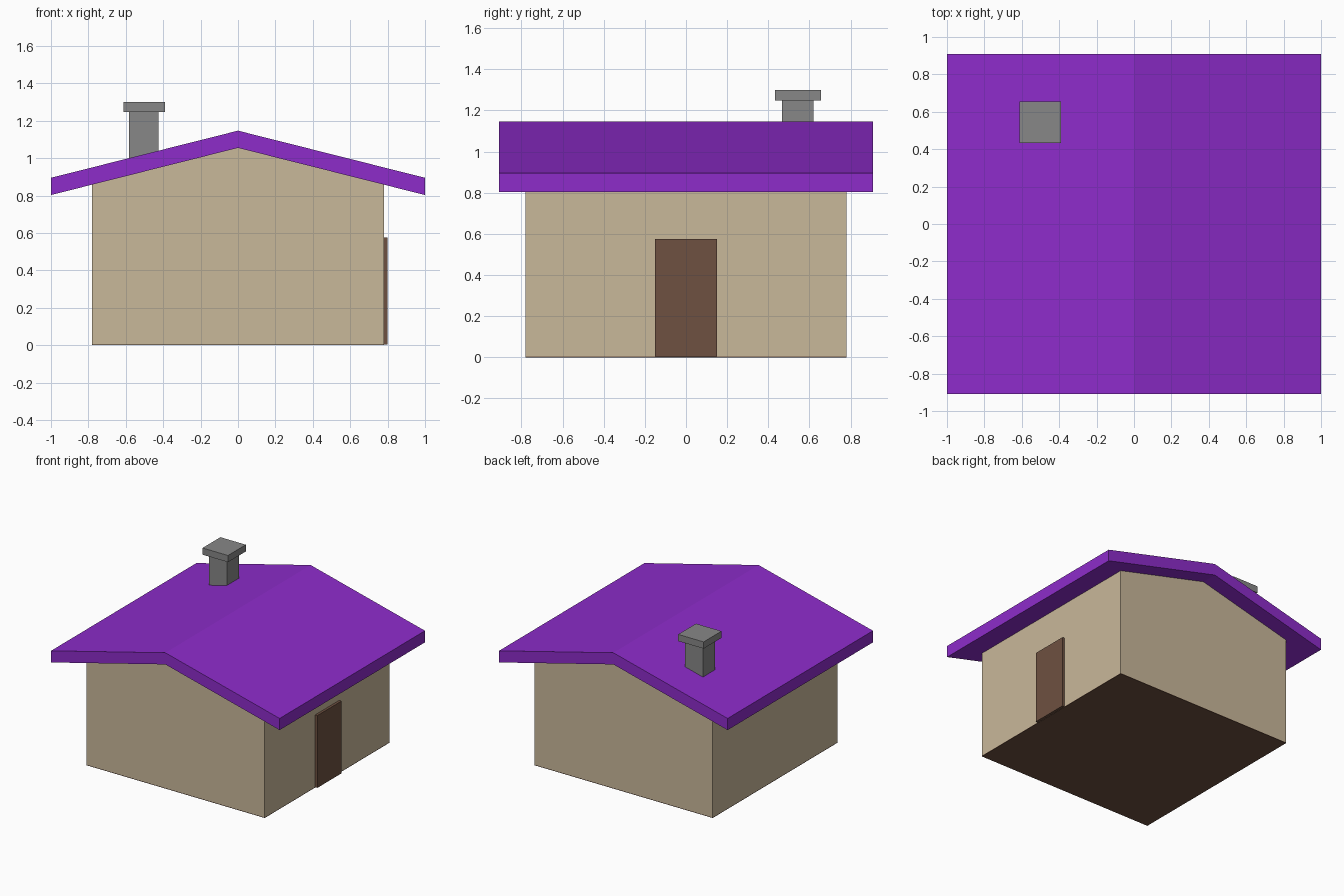
import bpy

if "Cube" in bpy.data.objects:
    bpy.data.objects.remove(bpy.data.objects["Cube"])


def material(name, rgb):
    """Flat colour given as 0-255 display values, stored as linear."""
    def lin(c):
        c /= 255
        return c / 12.92 if c <= 0.04045 else ((c + 0.055) / 1.055) ** 2.4
    m = bpy.data.materials.new(name)
    m.diffuse_color = (*[lin(c) for c in rgb], 1)
    m.use_nodes = True
    m.node_tree.nodes["Principled BSDF"].inputs["Base Color"].default_value = m.diffuse_color
    return m


def prism(name, profile, y0, y1, mat):
    """Extrude an x-z profile (counter-clockwise from the front) from y0 to y1."""
    n = len(profile)
    verts = [(x, y, z) for y in (y0, y1) for x, z in profile]
    faces = [list(range(n)), list(range(2 * n - 1, n - 1, -1))]
    faces += [[(i + 1) % n, i, i + n, (i + 1) % n + n] for i in range(n)]
    mesh = bpy.data.meshes.new(name)
    mesh.from_pydata(verts, [], faces)
    mesh.materials.append(mat)
    obj = bpy.data.objects.new(name, mesh)
    bpy.context.collection.objects.link(obj)
    return obj


def box(name, x0, x1, y0, y1, z0, z1, mat):
    return prism(name, [(x0, z0), (x1, z0), (x1, z1), (x0, z1)], y0, y1, mat)


beige = material("beige wall", (201, 184, 154))
purple = material("purple roof", (141, 44, 202))
brown = material("brown wood", (110, 81, 65))
grey = material("grey stone", (135, 135, 135))

W = 0.78                                  # half width of the walls
RIDGE, EAVE, THICK = 1.147, 0.895, 0.092  # roof top heights and vertical thickness
wall_top = RIDGE - THICK - (RIDGE - EAVE) * W

# Gabled walls
prism("walls", [(-W, 0.005), (W, 0.005), (W, wall_top),
                (0, RIDGE - THICK), (-W, wall_top)], -W, W, beige)

# Floor slab
box("floor", -W, W, -W, W, 0, 0.005, brown)

# Pitched roof slab with overhang
prism("roof", [(-1, EAVE - THICK), (0, RIDGE - THICK), (1, EAVE - THICK),
               (1, EAVE), (0, RIDGE), (-1, EAVE)], -0.908, 0.908, purple)

# Door on the right wall
box("door", W - 0.01, 0.80, -0.15, 0.15, 0.003, 0.575, brown)

# Chimney stack and cap
box("chimney_stack", -0.582, -0.425, 0.467, 0.62, 0.95, 1.25, grey)
box("chimney_cap", -0.613, -0.39, 0.432, 0.655, 1.247, 1.30, grey)
